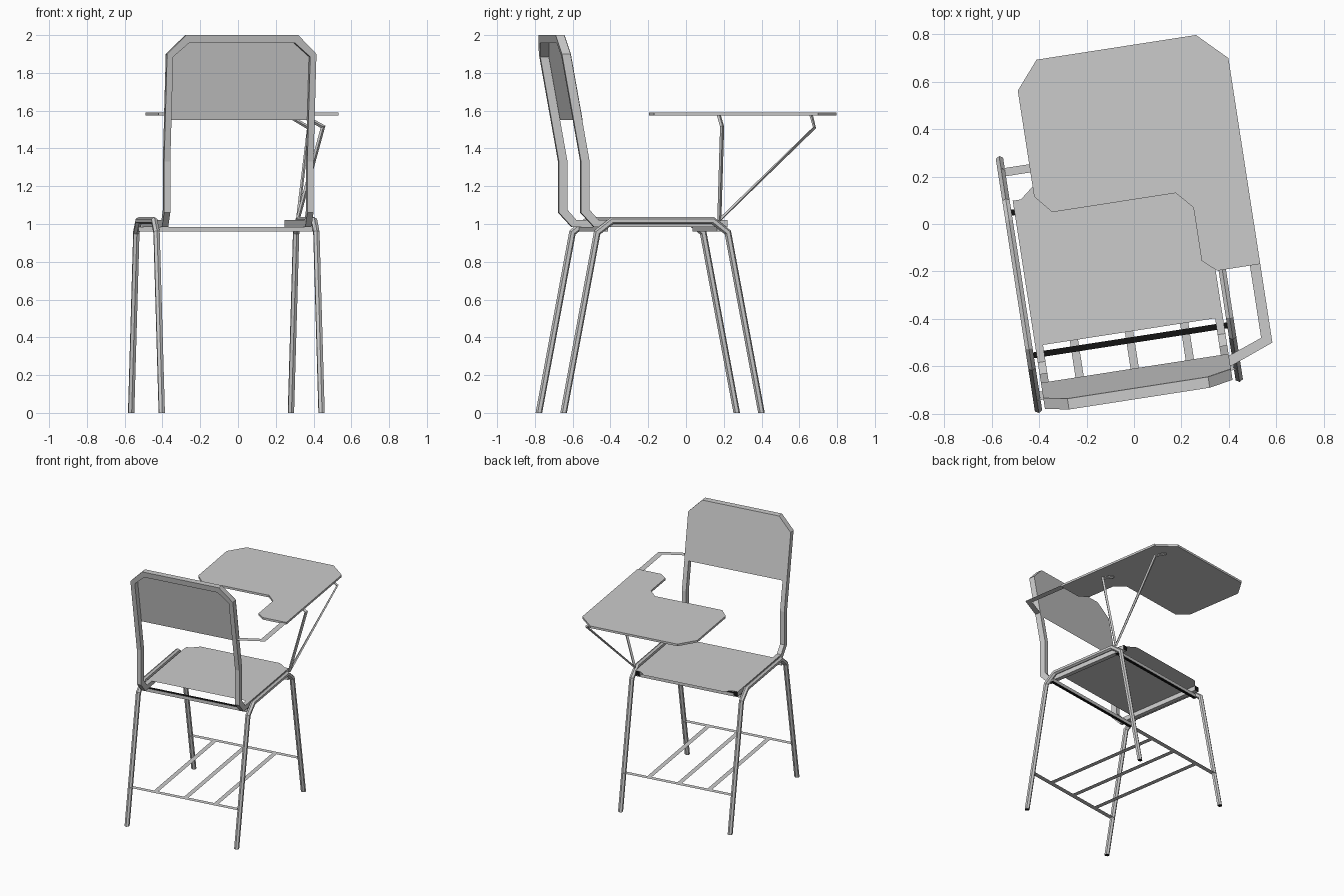
import bpy, bmesh, math
from mathutils import Vector

cube = bpy.data.objects.get("Cube")
if cube:
    bpy.data.objects.remove(cube, do_unlink=True)

TURN = math.radians(8.8)   # the whole chair stands slightly turned
CX, CY = -0.09, -0.178     # middle of the leg frame


def material(name, value):
    m = bpy.data.materials.new(name)
    m.use_nodes = True
    colour = (value, value, value, 1)
    m.diffuse_color = colour
    m.node_tree.nodes["Principled BSDF"].inputs["Base Color"].default_value = colour
    return m


MATS = [material("light grey", 0.6), material("black", 0.006)]


def finish(name, bm, black=None):
    """Turn a bmesh into an object; faces matching the rule become black."""
    bmesh.ops.recalc_face_normals(bm, faces=bm.faces)
    bm.normal_update()
    for f in bm.faces:
        f.material_index = int(bool(black and black(f)))
    mesh = bpy.data.meshes.new(name)
    bm.to_mesh(mesh)
    bm.free()
    for m in MATS:
        mesh.materials.append(m)
    ob = bpy.data.objects.new(name, mesh)
    ob.rotation_euler.z = TURN
    bpy.context.collection.objects.link(ob)
    return ob


def skin(name, rings, black=None):
    """Bridge equal rings of points into a capped tube."""
    bm = bmesh.new()
    loops = [[bm.verts.new(p) for p in ring] for ring in rings]
    n = len(loops[0])
    for a, b in zip(loops, loops[1:]):
        for i in range(n):
            bm.faces.new((a[i], a[(i + 1) % n], b[(i + 1) % n], b[i]))
    bm.faces.new(loops[0])
    bm.faces.new(loops[-1])
    return finish(name, bm, black)


def tube(name, points, radius, ref, sides=6, black=None, floor=False):
    """Sweep a regular section along a bent path with mitred corners."""
    pts = [Vector(p) for p in points]
    rings = []
    for i, p in enumerate(pts):
        d0 = (p - pts[max(i - 1, 0)]).normalized()
        d1 = (pts[min(i + 1, len(pts) - 1)] - p).normalized()
        t = (d0 + d1).normalized()
        miter = 1 / max(t.dot(d1 if i == 0 else d0), 0.5)
        v = Vector(ref).cross(t).normalized()
        u = t.cross(v)
        ring = []
        for k in range(sides):
            a = math.tau * k / sides
            q = p + v * math.cos(a) * radius * miter + u * math.sin(a) * radius
            if floor and p.z < 0.01:
                q.z = 0
            ring.append(q)
        rings.append(ring)
    return skin(name, rings, black)


def plate(name, outline, z, thick=0):
    """Flat sheet from an outline, optionally thick downwards."""
    bm = bmesh.new()
    face = bm.faces.new([bm.verts.new((x, y, z)) for x, y in outline])
    if thick:
        ext = bmesh.ops.extrude_face_region(bm, geom=[face])
        verts = [g for g in ext["geom"] if isinstance(g, bmesh.types.BMVert)]
        bmesh.ops.translate(bm, vec=(0, 0, -thick), verts=verts)
    return finish(name, bm)


def strip(name, x0, x1, y0, y1, z):
    return plate(name, [(x0, y0), (x1, y0), (x1, y1), (x0, y1)], z)


# Side leg frames: foot, knee, rail, knee, foot
half = [(0.53, 0), (0.35, 0.955), (0.27, 1.018)]
profile = half + [(-y, z) for y, z in reversed(half)]
for side, label in ((1, "left"), (-1, "right")):
    tube(label + "_leg_frame",
         [(CX + side * 0.428, CY + y, z) for y, z in profile], 0.018, (1, 0, 0),
         black=lambda f: f.calc_center_median().z < 0.001, floor=True)

# Cross bars under the seat, dark above and below
for y, label in ((-0.304, "rear"), (0.304, "front")):
    rings = [[(CX + s * 0.425, CY + y + dy, z) for dy, z in
              ((-0.0125, 0.96), (0.0125, 0.96), (0.0125, 0.985), (-0.0125, 0.985))]
             for s in (-1, 1)]
    skin(label + "_seat_bar", rings, lambda f: abs(f.normal.z) > 0.5)

# Backrest frame: one rectangular tube running under the seat and over the top


def back_y(z):
    return -0.61 - 0.18 * max(z - 1.33, 0)


def station(outer, inner, zo, zi):
    d = 0.046
    return [(outer, back_y(zo), zo), (outer, back_y(zo) + d, zo),
            (inner, back_y(zi) + d, zi), (inner, back_y(zi), zi)]


def low_station(yb, zb, yf, zf):
    return [(0.40, yb, zb), (0.40, yf, zf), (0.367, yf, zf), (0.367, yb, zb)]


rise = [low_station(0.175, 0.985, 0.175, 1.02),
        low_station(-0.54, 0.985, -0.515, 1.02),
        low_station(-0.61, 1.06, -0.564, 1.075),
        station(0.40, 0.367, 1.33, 1.33),
        station(0.40, 0.367, 1.90, 1.885),
        station(0.30, 0.285, 2.0, 1.957)]
rise += [[(-x, y, z) for x, y, z in ring] for ring in reversed(rise)]
skin("backrest_frame", [[(x + CX, y, z) for x, y, z in r] for r in rise],
     lambda f: f.calc_center_median().y > 0.17)

# Backrest panel on the front of the frame
bm = bmesh.new()
edge = [(0.40, 1.55), (0.40, 1.90), (0.30, 1.998)]
edge += [(-x, z) for x, z in reversed(edge)]
bm.faces.new([bm.verts.new((CX + x, back_y(z) + 0.048, z)) for x, z in edge])
finish("backrest_panel", bm)

# Seat sheet with cut front corners
seat = [(0.40, -0.445), (0.40, 0.147), (0.31, 0.22)]
seat += [(-x, y) for x, y in reversed(seat)]
plate("seat", [(CX + x, y) for x, y in seat], 1.022)

# Writing board with its elbow cut-out
plate("writing_board",
      [(-0.398, 0.63), (-0.30, 0.747), (0.38, 0.747), (0.50, 0.63),
       (0.50, -0.248), (0.316, -0.248), (0.258, -0.197), (0.258, 0.031),
       (0.193, 0.102), (-0.333, 0.102), (-0.398, 0.178)], 1.59, 0.016)

# Flat arm joining the board to the backrest post
plate("board_arm",
      [(0.50, -0.248), (0.50, -0.583), (0.31, -0.655), (0.31, -0.61),
       (0.456, -0.556), (0.456, -0.248)], 1.583)

# Board supports rising from the seat corner
base = (CX + 0.428, 0.126, 1.02)
tube("rear_board_support", [base, (0.474, 0.12, 1.515), (0.36, 0.12, 1.576)],
     0.011, (0, 1, 0), 4)
tube("front_board_support", [base, (0.474, 0.615, 1.51), (0.36, 0.615, 1.576)],
     0.009, (0, 1, 0.3), 4)

# Book rack of flat strips between the legs
RZ, RY, W = 0.28, 0.477, 0.0175
for s, label in ((-1, "rear"), (1, "front")):
    y = CY + s * RY
    strip(label + "_rack_strip", CX - 0.428, CX + 0.428, y - W, y + W, RZ)
for i in (-1, 0, 1):
    x = CX + i * 0.235
    strip("rack_slat", x - W, x + W, CY - RY + W, CY + RY - W, RZ)
